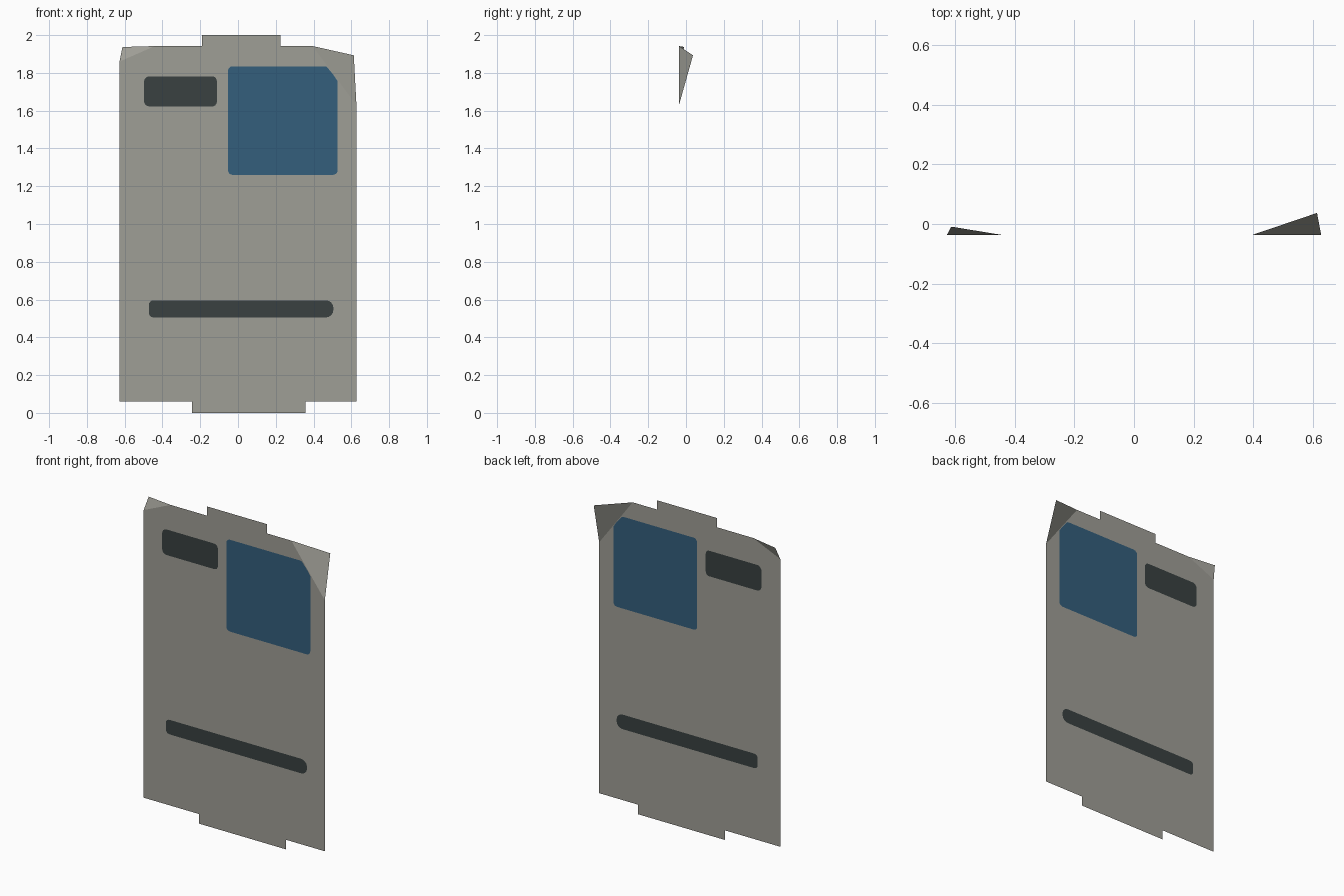
import bpy, bmesh, math

if "Cube" in bpy.data.objects:
    bpy.data.objects.remove(bpy.data.objects["Cube"])

Y = -0.037  # plane of the sheet


def material(name, rgb):
    m = bpy.data.materials.new(name)
    m.diffuse_color = (*rgb, 1)
    m.use_nodes = True
    m.node_tree.nodes["Principled BSDF"].inputs["Base Color"].default_value = m.diffuse_color
    return m


GREY = material("warm_grey", (0.345, 0.342, 0.305))
BLUE = material("window_blue", (0.033, 0.113, 0.200))
DARK = material("slot_dark", (0.041, 0.052, 0.053))


def make(name, faces, mat):
    """Object from lists of (x, y, z) polygons, sharing touching points."""
    bm = bmesh.new()
    for pts in faces:
        bm.faces.new([bm.verts.new(p) for p in pts])
    bmesh.ops.remove_doubles(bm, verts=bm.verts, dist=1e-5)
    me = bpy.data.meshes.new(name)
    bm.to_mesh(me)
    bm.free()
    me.materials.append(mat)
    ob = bpy.data.objects.new(name, me)
    bpy.context.collection.objects.link(ob)
    return ob


def rounded(x0, x1, z0, z1, r_left, r_right):
    """Rounded rectangle, counter-clockwise from the lower left."""
    pts = []
    for cx, cz, r, a in ((x0 + r_left, z0 + r_left, r_left, 180),
                         (x1 - r_right, z0 + r_right, r_right, 270),
                         (x1 - r_right, z1 - r_right, r_right, 0),
                         (x0 + r_left, z1 - r_left, r_left, 90)):
        for i in range(5):
            t = math.radians(a + i * 22.5)
            pts.append((cx + r * math.cos(t), cz + r * math.sin(t)))
    return pts


def flat(pts, y=Y):
    return [(x, y, z) for x, z in pts]


def both_sides(pts):
    """The same detail painted on the front and the back of the sheet."""
    return [flat(pts, Y - 0.002), flat(pts[::-1], Y + 0.002)]


# Flat sheet with top and bottom tabs, and two bent-back upper corners
outline = [(-0.627, 0.06), (-0.243, 0.06), (-0.243, 0), (0.357, 0), (0.357, 0.06),
           (0.627, 0.06), (0.627, 1.63), (0.395, 1.942), (0.225, 1.942), (0.225, 2),
           (-0.19, 2), (-0.19, 1.942), (-0.44, 1.942), (-0.627, 1.86)]
right_flap = [(0.395, Y, 1.942), (0.627, Y, 1.63), (0.613, 0.037, 1.893)]
left_flap = [(-0.627, Y, 1.86), (-0.44, Y, 1.942), (-0.612, -0.009, 1.937)]
make("bent_panel", [flat(outline), right_flap, left_flap], GREY)

# Painted details, as very thin plates
window = [p for p in rounded(-0.053, 0.528, 1.26, 1.835, 0.025, 0.025)
          if not (p[0] > 0.49 and p[1] > 1.8)]
i = max(k for k, p in enumerate(window) if p[0] > 0.49) + 1
window[i:i] = [(0.528, 1.755), (0.505, 1.79), (0.47, 1.832), (0.455, 1.835)]  # corner cut at the fold
make("window", both_sides(window), BLUE)
make("upper_slot", both_sides(rounded(-0.498, -0.112, 1.622, 1.782, 0.03, 0.025)), DARK)
make("long_slot", both_sides(rounded(-0.472, 0.505, 0.505, 0.596, 0.025, 0.04)), DARK)
